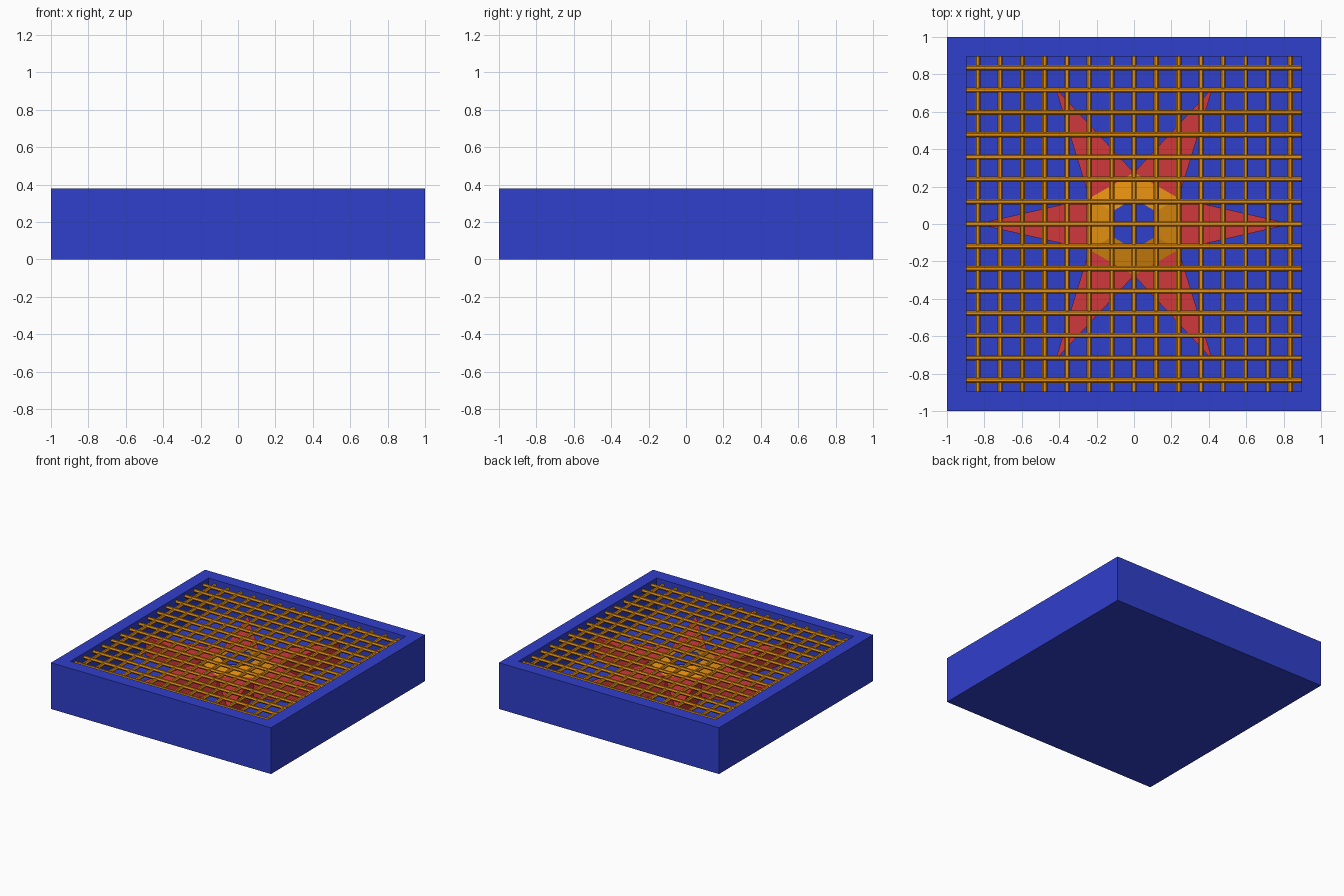
import bpy, bmesh, math
from mathutils import Matrix

if "Cube" in bpy.data.objects:
    bpy.data.objects.remove(bpy.data.objects["Cube"])


def material(name, rgb):
    m = bpy.data.materials.new(name)
    m.diffuse_color = (*rgb, 1)
    m.use_nodes = True
    m.node_tree.nodes["Principled BSDF"].inputs["Base Color"].default_value = m.diffuse_color
    return m


BLUE = material("blue", (0.03, 0.05, 0.6))
RED = material("red", (0.62, 0.04, 0.045))
AMBER = material("amber", (0.75, 0.27, 0.005))


def add_object(name, bm, mat):
    bmesh.ops.recalc_face_normals(bm, faces=bm.faces)
    me = bpy.data.meshes.new(name)
    bm.to_mesh(me)
    bm.free()
    me.materials.append(mat)
    ob = bpy.data.objects.new(name, me)
    bpy.context.collection.objects.link(ob)
    return ob


def loft(name, rings, mat, caps=True):
    """Skin a stack of rings with equal point counts."""
    bm = bmesh.new()
    vs = [[bm.verts.new(p) for p in r] for r in rings]
    for a, b in zip(vs, vs[1:]):
        for i in range(len(a)):
            j = (i + 1) % len(a)
            bm.faces.new((a[i], a[j], b[j], b[i]))
    if caps:
        bm.faces.new(vs[0])
        bm.faces.new(vs[-1])
    return add_object(name, bm, mat)


def square(h, z):
    return [(-h, -h, z), (h, -h, z), (h, h, z), (-h, h, z)]


def hexagon(r, z):
    return [(r * math.cos(math.radians(30 + 60 * k)),
             r * math.sin(math.radians(30 + 60 * k)), z) for k in range(6)]


def star(z, tip=0.84, notch=0.275):
    return [((notch if k % 2 else tip) * math.cos(math.radians(30 * k)),
             (notch if k % 2 else tip) * math.sin(math.radians(30 * k)), z)
            for k in range(12)]


INNER, TOP, FLOOR = 0.895, 0.38, 0.10

# Open tray with thick rim
loft("tray", [square(1, 0), square(1, TOP), square(INNER, TOP),
              square(INNER, FLOOR)], BLUE)

# Six-pointed star standing on the tray floor
loft("star", [star(FLOOR), star(0.26)], RED)

# Sloped hexagonal boss and its flat centre
loft("boss", [hexagon(0.275, 0.26), hexagon(0.135, 0.30)], AMBER)
loft("boss_centre", [hexagon(0.135, 0.295), hexagon(0.135, 0.303)], BLUE)


# Lattice of thin bars in both directions
def lattice(name, angle, z, count=15, radius=0.014):
    bm = bmesh.new()
    pitch = 2 * INNER / count
    turn = Matrix.Rotation(angle, 4, 'Z')
    lay = Matrix.Rotation(math.pi / 2, 4, 'Y')
    for i in range(count):
        offset = -INNER + (i + 0.5) * pitch
        bmesh.ops.create_cone(
            bm, cap_ends=True, segments=6, radius1=radius, radius2=radius,
            depth=2 * INNER,
            matrix=turn @ Matrix.Translation((0, offset, z)) @ lay)
    return add_object(name, bm, AMBER)


lattice("lattice_bars_across", 0, 0.345)
lattice("lattice_bars_along", math.pi / 2, 0.338)
